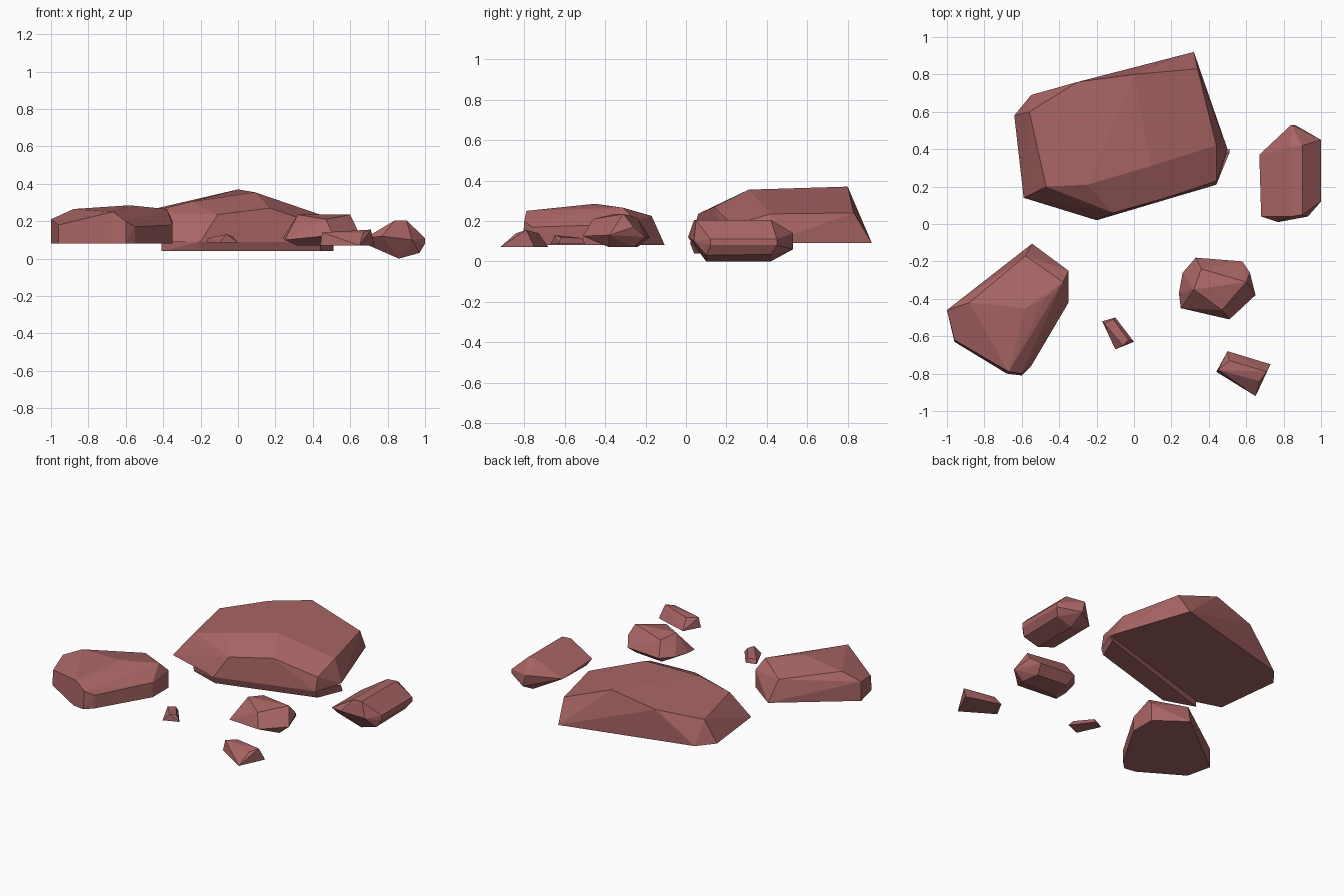
import bpy, bmesh, math

mat = bpy.data.materials.new("red_stone")
mat.diffuse_color = (0.40, 0.13, 0.13, 1)


def finish(bm, name):
    bmesh.ops.recalc_face_normals(bm, faces=bm.faces)
    me = bpy.data.meshes.new(name)
    bm.to_mesh(me)
    bm.free()
    me.materials.append(mat)
    ob = bpy.data.objects.new(name, me)
    bpy.context.collection.objects.link(ob)
    return ob


def rock(name, base, base_z, crown):
    """Faceted stone: flat base outline plus crown points, wrapped in a hull."""
    bm = bmesh.new()
    for x, y in base:
        bm.verts.new((x, y, base_z))
    for p in crown:
        bm.verts.new(p)
    res = bmesh.ops.convex_hull(bm, input=bm.verts)
    junk = [v for v in bm.verts if not v.link_faces]
    bmesh.ops.delete(bm, geom=junk, context='VERTS')
    bmesh.ops.dissolve_limit(bm, angle_limit=math.radians(4),
                             verts=bm.verts, edges=bm.edges)
    return finish(bm, name)


# Big flat-topped boulder at the back
rock("large_boulder",
     [(-.59, .14), (-.2, .02), (.44, .21), (.50, .40), (.32, .92), (-.55, .69), (-.64, .58)], .09,
     [(0, .80, .37), (-.3, .76, .30), (.34, .83, .24), (.44, .42, .235),
      (-.56, .60, .24), (-.47, .20, .25), (-.25, .21, .305), (.09, .31, .355),
      (-.11, .06, .235), (.17, .14, .27), (.44, .23, .18)])

# Shallow footing under the front of the big boulder
rock("boulder_footing",
     [(-.41, .11), (-.2, .04), (.44, .23), (.51, .40)], .04,
     [(-.41, .105, .09), (-.2, .02, .09), (.44, .21, .09), (.51, .38, .09)])

# Left boulder
rock("left_boulder",
     [(-1, -.46), (-.96, -.63), (-.68, -.80), (-.60, -.81), (-.55, -.76),
      (-.35, -.42), (-.35, -.25), (-.545, -.105)], .08,
     [(-1, -.46, .21), (-.96, -.62, .18), (-.67, -.79, .25), (-.60, -.80, .20),
      (-.55, -.76, .17), (-.48, -.40, .275), (-.38, -.31, .265), (-.58, -.17, .225),
      (-.88, -.42, .265), (-.58, -.45, .285), (-.35, -.25, .20), (-.35, -.42, .18)])

# Long stone on the right
rock("right_stone",
     [(.86, .10), (.86, .42)], 0,
     [(.84, .04, .205), (.90, .05, .205), (.84, .41, .205), (.90, .42, .205),
      (.67, .37, .10), (.68, .04, .11), (1, .12, .11), (1, .45, .11),
      (1, .12, .08), (1, .45, .08), (.97, .10, .03), (.97, .42, .035),
      (.84, .53, .14), (.86, .53, .06), (.77, .01, .12), (.93, .04, .10), (.70, .07, .07)])

# Middle stone
rock("middle_stone",
     [(.32, -.38), (.58, -.38), (.56, -.26), (.35, -.24)], .07,
     [(.25, -.45, .10), (.51, -.51, .125), (.65, -.38, .13), (.62, -.26, .17),
      (.58, -.20, .12), (.33, -.18, .12), (.26, -.26, .12), (.24, -.37, .11),
      (.32, -.35, .235), (.36, -.24, .215), (.47, -.46, .21), (.60, -.31, .235)])

# Small front stone
rock("front_stone",
     [(.44, -.79), (.50, -.68), (.73, -.75), (.65, -.92)], .07,
     [(.45, -.78, .14), (.51, -.73, .14), (.71, -.79, .155), (.67, -.84, .14)])

# Pebble
rock("pebble",
     [(-.17, -.52), (-.10, -.50), (0, -.63), (-.10, -.67)], .085,
     [(-.16, -.53, .11), (-.11, -.51, .115), (-.06, -.65, .13), (-.03, -.62, .12)])
